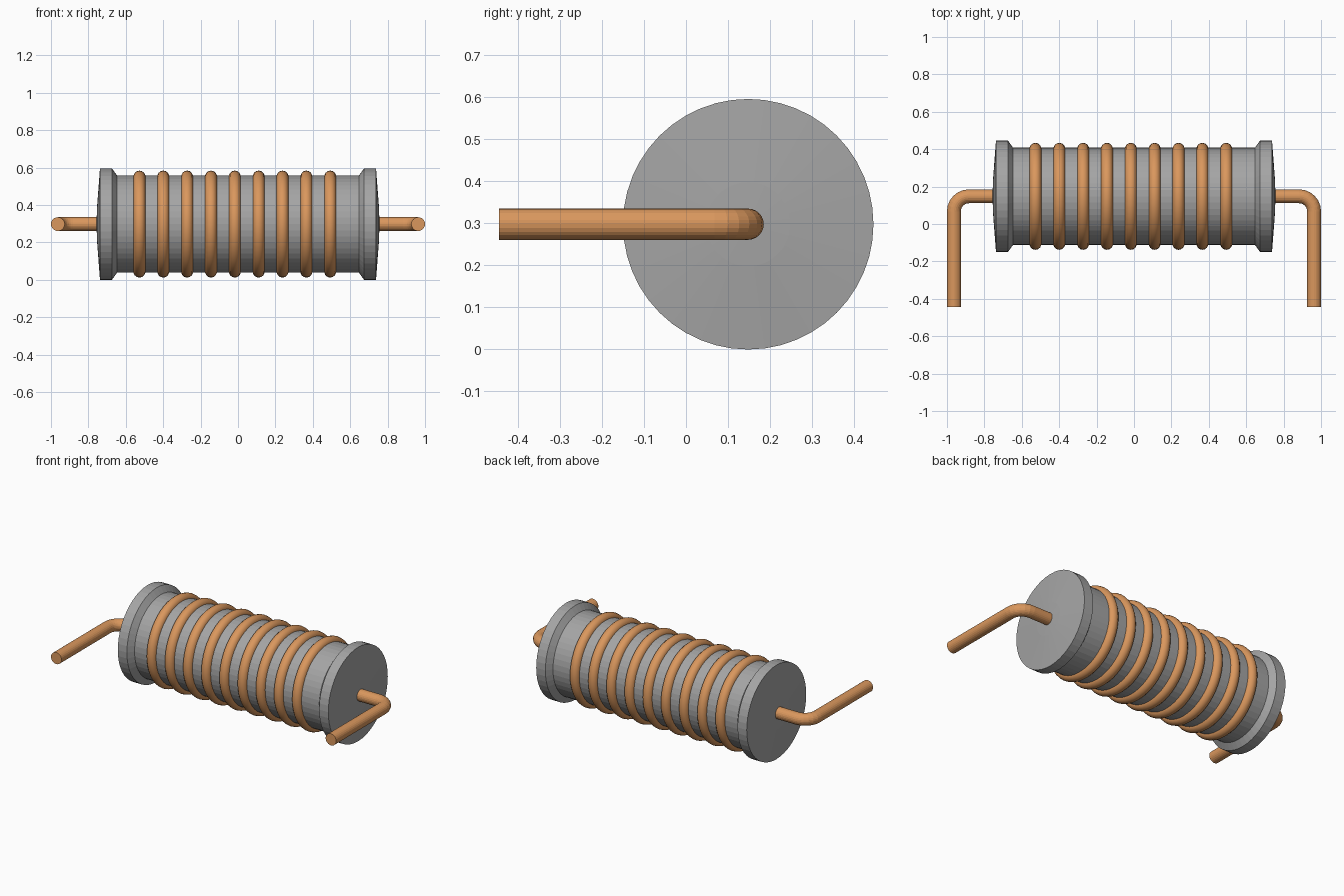
import bpy, bmesh
from math import pi, sin, cos, radians
from mathutils import Vector

if "Cube" in bpy.data.objects:
    bpy.data.objects.remove(bpy.data.objects["Cube"])

CY, CZ = 0.148, 0.298          # axis of the coil


def material(name, rgb):
    mat = bpy.data.materials.new(name)
    mat.diffuse_color = (*rgb, 1)
    return mat


copper = material("copper", (0.7, 0.31, 0.11))
grey = material("dark_grey", (0.23, 0.23, 0.23))
grey.diffuse_color = (0.375, 0.375, 0.375, 1)


def finish(bm, name, mat, smooth_angle=None):
    """Turn a bmesh into a named object, flat or smooth by angle."""
    bmesh.ops.recalc_face_normals(bm, faces=bm.faces)
    mesh = bpy.data.meshes.new(name)
    bm.to_mesh(mesh)
    bm.free()
    mesh.materials.append(mat)
    obj = bpy.data.objects.new(name, mesh)
    bpy.context.collection.objects.link(obj)
    if smooth_angle:
        bpy.ops.object.select_all(action='DESELECT')
        obj.select_set(True)
        bpy.context.view_layer.objects.active = obj
        bpy.ops.object.shade_smooth_by_angle(angle=radians(smooth_angle))
    return obj


def lathe(name, profile, sides, smooth_angle=None):
    """Spin (x, radius) points around the coil axis."""
    bm = bmesh.new()
    verts = [bm.verts.new((x, 0, r)) for x, r in profile]
    edges = [bm.edges.new(p) for p in zip(verts, verts[1:])]
    bmesh.ops.spin(bm, geom=verts + edges, cent=(0, 0, 0), axis=(1, 0, 0),
                   angle=2 * pi, steps=sides, use_merge=True)
    bmesh.ops.remove_doubles(bm, verts=bm.verts, dist=1e-5)
    obj = finish(bm, name, grey, smooth_angle)
    obj.location = (0, CY, CZ)
    return obj


# faceted core with a flanged, slightly domed cap at each end
half = [(0.757, 0), (0.753, 0.1), (0.738, 0.298), (0.674, 0.298), (0.647, 0.26)]
lathe("core", [(-x, r) for x, r in half] + half[::-1], 48)

# nine wire rings
for i in range(9):
    bpy.ops.mesh.primitive_torus_add(
        major_radius=0.254, minor_radius=0.032, major_segments=48, minor_segments=14,
        location=(-0.527 + 0.1275 * i, CY, CZ), rotation=(0, pi / 2, 0))
    ring = bpy.context.object
    ring.name = f"wire_ring_{i + 1}"
    ring.data.materials.append(copper)
    for poly in ring.data.polygons:
        poly.use_smooth = True

# bent leads, swept along a path and mirrored in x
R, X, BEND, N, STEPS = 0.037, 0.963, 0.08, 24, 6
path = [((0.70, CY), Vector((1, 0)))]
for k in range(STEPS + 1):
    a = pi / 2 * k / STEPS
    path.append(((X - BEND + BEND * sin(a), CY - BEND + BEND * cos(a)),
                 Vector((cos(a), -sin(a)))))
path.append(((X, -0.445), Vector((0, -1))))
bm = bmesh.new()
loops = []
for (x, y), t in path:
    loops.append([bm.verts.new((x - t.y * R * cos(a), y + t.x * R * cos(a), CZ + R * sin(a)))
                  for a in (2 * pi * k / N for k in range(N))])
for a, b in zip(loops, loops[1:]):
    for k in range(N):
        bm.faces.new((a[k], a[(k + 1) % N], b[(k + 1) % N], b[k]))
bm.faces.new(loops[0])
bm.faces.new(loops[-1])
leads = finish(bm, "leads", copper)
leads.modifiers.new("mirror", 'MIRROR').use_mirror_merge = False

for m in bpy.data.materials:
    if m.users and not m.is_grease_pencil:
        m.use_nodes = True
        m.node_tree.nodes["Principled BSDF"].inputs["Base Color"].default_value = m.diffuse_color
